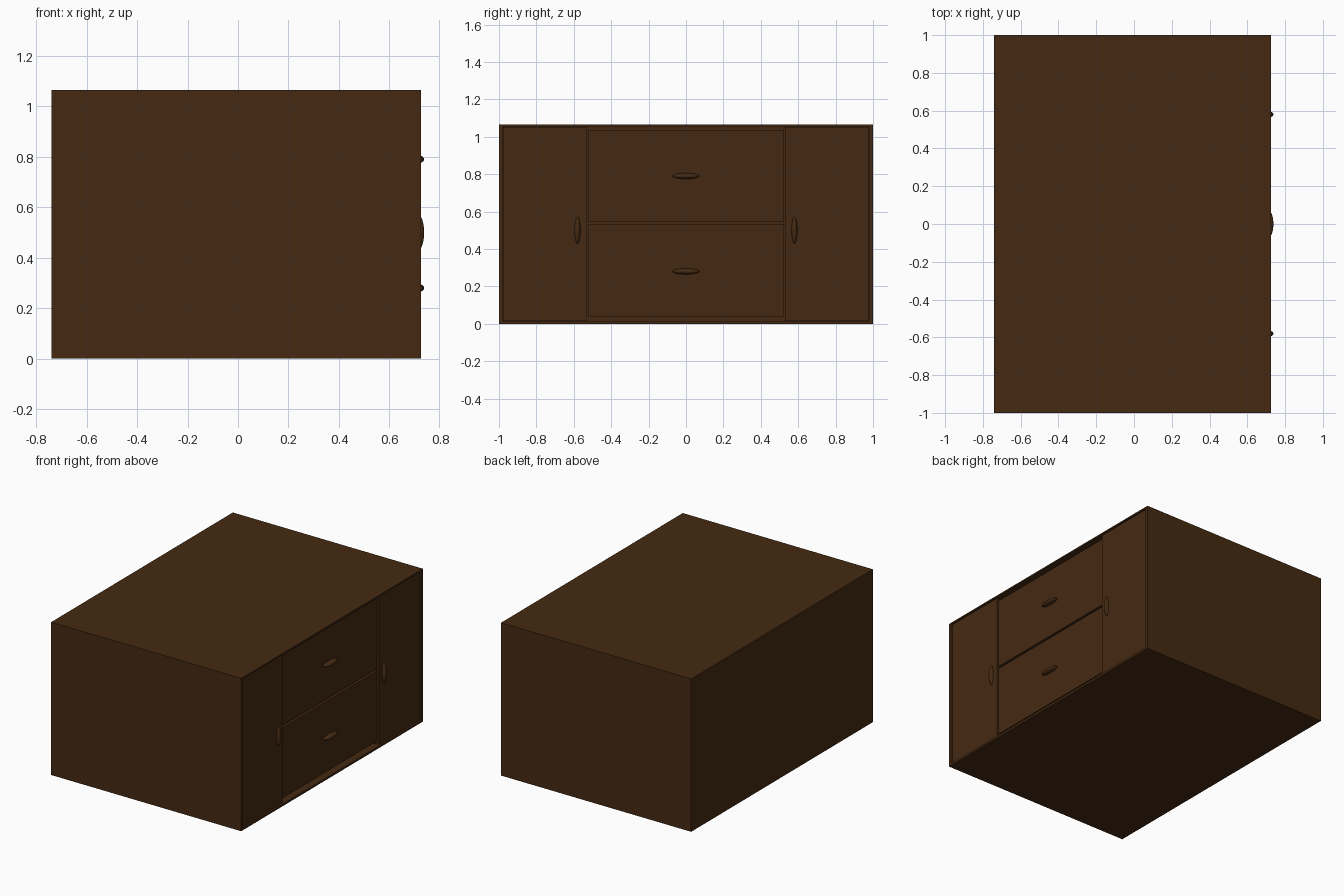
import bpy
import math

if "Cube" in bpy.data.objects:
    bpy.data.objects.remove(bpy.data.objects["Cube"])

wood = bpy.data.materials.new("dark_wood")
wood.diffuse_color = (0.06, 0.023, 0.006, 1)
wood.use_nodes = True
wood.node_tree.nodes["Principled BSDF"].inputs["Base Color"].default_value = wood.diffuse_color

X0, X1, H = -0.74, 0.725, 1.065


def box(name, x, y, z):
    """Box from (min, max) ranges on each axis."""
    bpy.ops.mesh.primitive_cube_add(size=1, location=[(a + b) / 2 for a, b in (x, y, z)])
    ob = bpy.context.object
    ob.name = name
    ob.scale = [b - a for a, b in (x, y, z)]
    bpy.ops.object.transform_apply(location=False, rotation=False, scale=True)
    ob.data.materials.append(wood)
    return ob


def handle(name, y, z, vertical):
    """Slim rounded pull, partly sunk into the panel."""
    bpy.ops.mesh.primitive_uv_sphere_add(segments=24, ring_count=12, radius=1, location=(0.712, y, z))
    ob = bpy.context.object
    ob.name = name
    ob.scale = (0.026, 0.016, 0.072) if vertical else (0.026, 0.072, 0.016)
    bpy.ops.object.transform_apply(location=False, rotation=False, scale=True)
    bpy.ops.object.shade_smooth_by_angle(angle=math.radians(40))
    ob.data.materials.append(wood)


# Carcass panels
box("top_panel", (X0, X1), (-1, 1), (H - 0.01, H))
box("bottom_panel", (X0, X1), (-1, 1), (0, 0.015))
box("back_panel", (X0, X0 + 0.02), (-0.98, 0.98), (0.015, H - 0.01))

# Sides, dividers, doors and door pulls on both ends
for s, tag in ((-1, "left"), (1, "right")):
    def span(a, b):
        return tuple(sorted((s * a, s * b)))
    box(tag + "_side", (X0, X1), span(0.98, 1), (0.015, H - 0.01))
    box(tag + "_divider", (X0 + 0.02, 0.69), span(0.53, 0.55), (0.015, H - 0.01))
    box(tag + "_door", (0.69, 0.715), span(0.53, 0.978), (0.017, H - 0.012))
    handle(tag + "_door_handle", s * 0.58, 0.50, True)

# Two wide drawers between the doors
for tag, z0, z1, hz in (("lower", 0.04, 0.53, 0.28), ("upper", 0.545, 1.035, 0.79)):
    box(tag + "_drawer", (X0 + 0.03, 0.705), (-0.524, 0.524), (z0, z1))
    handle(tag + "_drawer_handle", 0, hz, False)
